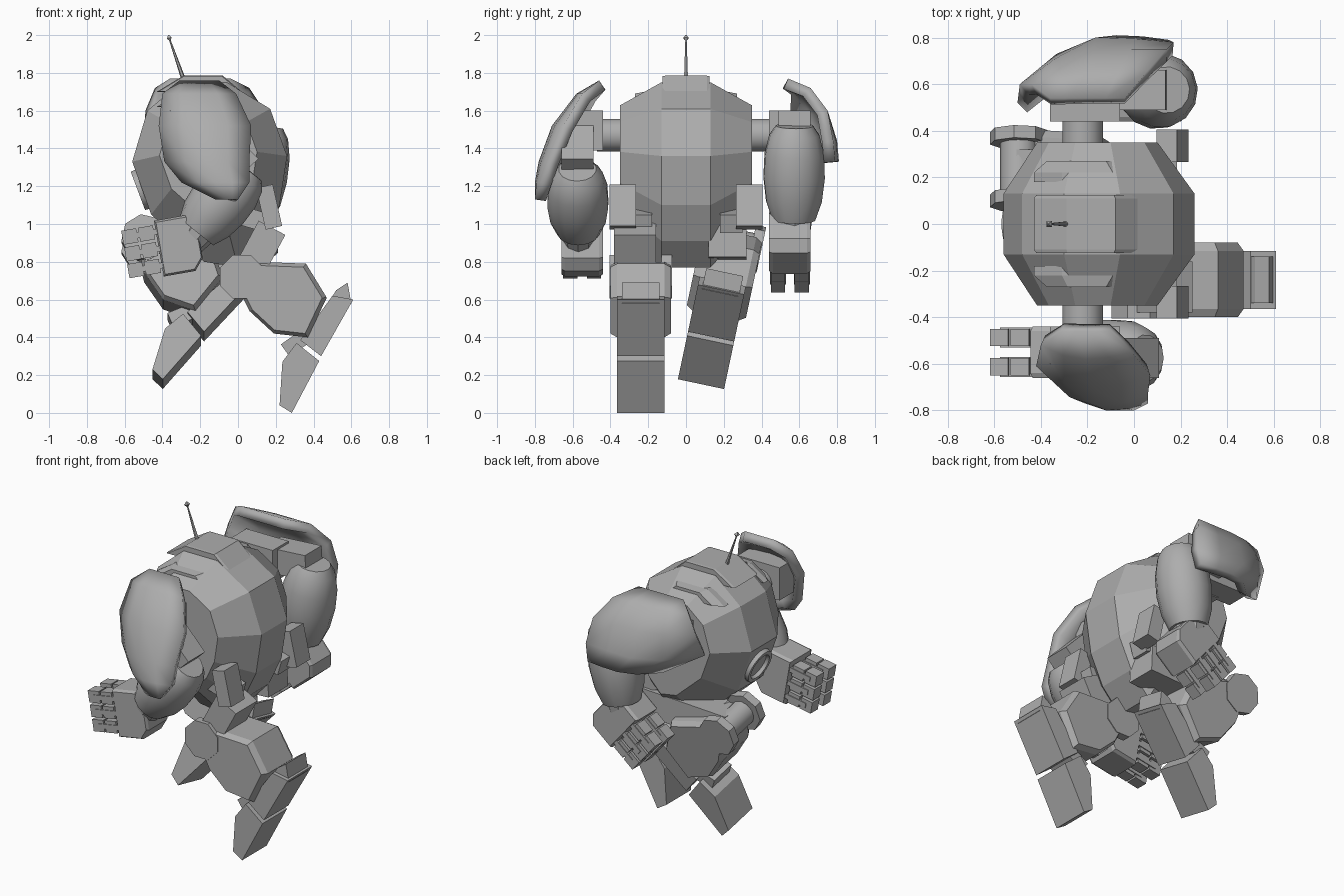
import bpy, bmesh, math
from mathutils import Matrix, Vector

cube = bpy.data.objects.get("Cube")
if cube:
    bpy.data.objects.remove(cube)

grey = bpy.data.materials.new("matte grey")
grey.use_nodes = True
grey.diffuse_color = (0.42, 0.42, 0.42, 1)
grey.node_tree.nodes["Principled BSDF"].inputs["Base Color"].default_value = (0.42, 0.42, 0.42, 1)
IDENT = Matrix.Identity(4)


def make(name, verts, faces, smooth=False, mat=IDENT):
    me = bpy.data.meshes.new(name)
    me.from_pydata([mat @ Vector(v) for v in verts], [], faces)
    bm = bmesh.new()
    bm.from_mesh(me)
    bmesh.ops.recalc_face_normals(bm, faces=bm.faces)
    bm.to_mesh(me)
    bm.free()
    me.materials.append(grey)
    ob = bpy.data.objects.new(name, me)
    bpy.context.collection.objects.link(ob)
    if smooth:
        bpy.ops.object.select_all(action='DESELECT')
        ob.select_set(True)
        bpy.context.view_layer.objects.active = ob
        bpy.ops.object.shade_smooth_by_angle(angle=math.radians(35))
    return ob


def skin(name, rings, smooth=False, mat=IDENT):
    """Join equal rings of points into a capped solid."""
    n = len(rings[0])
    faces = [tuple(range(n)), tuple(range((len(rings) - 1) * n, len(rings) * n))]
    for r in range(len(rings) - 1):
        for i in range(n):
            j = (i + 1) % n
            faces.append((r * n + i, r * n + j, (r + 1) * n + j, (r + 1) * n + i))
    return make(name, [p for ring in rings for p in ring], faces, smooth, mat)


def slab(name, outline, layers, mat=IDENT):
    """Side outline (x, z) stacked along y; layers are (y, scale)."""
    cx = sum(p[0] for p in outline) / len(outline)
    cz = sum(p[1] for p in outline) / len(outline)
    return skin(name, [[(cx + (x - cx) * s, y, cz + (z - cz) * s) for x, z in outline]
                       for y, s in layers], False, mat)


def tube(name, a, b, profile, sides=14, smooth=True, mat=IDENT):
    """Round solid from a to b; profile is (fraction, radius)."""
    a, b = Vector(a), Vector(b)
    q = (b - a).to_track_quat('Z', 'Y')
    rings = []
    for t, r in profile:
        rings.append([a.lerp(b, t) + q @ Vector((r * math.cos(k), r * math.sin(k), 0))
                      for k in (2 * math.pi * (i + 0.5) / sides for i in range(sides))])
    return skin(name, rings, smooth, mat)


def bar(name, a, b, thick, y, width, mat=IDENT):
    """Box between two side-view points (x, z)."""
    a, b = Vector(a), Vector(b)
    d = (b - a).normalized() * thick / 2
    n = Vector((-d.y, d.x))
    return slab(name, [a + n, b + n, b - n, a - n],
                [(y - width / 2, 1), (y + width / 2, 1)], mat)


# Body: faceted side outline tapering to both flanks
outline = [(-0.30, 1.75), (-0.06, 1.75), (0.17, 1.61), (0.26, 1.36), (0.22, 1.10),
           (0.13, 0.91), (0.0, 0.77), (-0.18, 0.80), (-0.46, 1.05), (-0.56, 1.33), (-0.48, 1.60)]


def shrink(y, s):
    return [(-0.17 + (x + 0.17) * s, y, 1.42 + (z - 1.42) * s) for x, z in outline]


skin("body", [shrink(-0.35, 0.63), shrink(-0.13, 1), shrink(0.13, 1), shrink(0.35, 0.63)])
slab("top_hatch", [(-0.43, 1.70), (-0.29, 1.785), (-0.08, 1.785), (0.02, 1.70)],
     [(-0.125, 0.95), (-0.11, 1), (0.11, 1), (0.125, 0.95)])
for s in (-1, 1):
    slab("top_ridge", [(-0.43, 1.62), (-0.31, 1.70), (-0.09, 1.70), (0.0, 1.63)],
         [(s * 0.18, 1), (s * 0.22, 1), (s * 0.27, 0.75)])

# Front port: shallow ring on the lower front face
tube("front_port", (-0.49, 0, 1.19), (-0.53, 0, 1.175),
     [(0, 0.115), (1, 0.11), (1, 0.085), (0.5, 0.08)], 16)

# Antenna
tube("antenna_rod", (-0.29, 0, 1.77), (-0.363, 0, 1.98), [(0, 0.012), (1, 0.004)], 6)
tube("antenna_tip", (-0.36, 0, 1.97), (-0.368, 0, 2.0), [(0, 0.004), (0.5, 0.018), (1, 0.004)], 4, False)


# Lower legs: knee discs, faceted calf and plated foot
def lower_leg(side, mat):
    y = -0.24
    tube(side + "_knee_axle", (0.02, y - 0.14, 0.72), (0.02, y + 0.14, 0.72), [(0, 0.08), (1, 0.08)], 12, True, mat)
    for s in (-1, 1):
        tube(side + "_knee_disc", (0.02, y + s * 0.11, 0.72), (0.02, y + s * 0.165, 0.72),
             [(0, 0.125), (1, 0.125)], 8, False, mat)
    calf = [(0.10, 0.80), (0.36, 0.79), (0.47, 0.61), (0.37, 0.40), (0.19, 0.42), (0.06, 0.54), (0.0, 0.66)]
    slab(side + "_calf", calf, [(y - 0.16, 0.9), (y - 0.125, 1), (y + 0.125, 1), (y + 0.16, 0.9)], mat)
    plates = {"toe_plate": ([(0.285, 0.0), (0.22, 0.04), (0.235, 0.27), (0.31, 0.37), (0.43, 0.275)], 0.125),
              "foot_plate": ([(0.44, 0.30), (0.61, 0.60), (0.50, 0.62), (0.33, 0.385)], 0.125),
              "heel_block": ([(0.60, 0.58), (0.58, 0.69), (0.52, 0.65), (0.47, 0.57)], 0.1)}
    for part, (pts, half) in plates.items():
        slab(side + "_" + part, pts, [(y - half, 1), (y + half, 1)], mat)
    bar(side + "_foot_hinge", (0.25, 0.33), (0.42, 0.45), 0.08, y, 0.18, mat)


stride = (Matrix.Translation((-0.29, 0.2, 0.72)) @ Matrix.Rotation(math.radians(-12), 4, 'X')
          @ Matrix.Rotation(math.radians(13), 4, 'Y') @ Matrix.Translation((-0.26, 0.24, -0.59)))
lower_leg("right", IDENT)
lower_leg("left", stride)

# Hips and thighs
for s in (-1, 1):
    bar("hip_bracket", (0.14, 1.2), (0.19, 0.98), 0.09, s * 0.335, 0.14)
    bar("hip_lug", (0.0, 1.05), (0.17, 1.0), 0.1, s * 0.24, 0.12)
bar("right_thigh", (0.18, 0.98), (0.03, 0.70), 0.16, -0.27, 0.22)
bar("left_thigh", (0.13, 0.91), (-0.50, 0.88), 0.17, 0.22, 0.2)


# Arms: axle, shoulder block, barrel forearm, wrist and gripping hand
def hand(side, x, z, degrees, y):
    mat = Matrix.Translation((x, y, z)) @ Matrix.Rotation(math.radians(degrees), 4, 'Y')
    palm = [(-0.16, -0.09), (-0.11, -0.15), (0.06, -0.15), (0.06, 0.15), (-0.11, 0.15), (-0.16, 0.09)]
    slab(side + "_palm", palm, [(-0.11, 0.93), (-0.09, 1), (0.09, 1), (0.11, 0.93)], mat)
    for row in (-1, 0, 1):
        for s in (-1, 1):
            for k in range(2):
                u = 0.07 + k * 0.09
                bar(side + "_finger", (u, row * 0.09), (u + 0.08, row * 0.09), 0.075, s * 0.063, 0.075, mat)
            bar(side + "_finger_hinge", (0.05, row * 0.09), (0.2, row * 0.09), 0.03, s * 0.063, 0.085, mat)


barrel = [(0, 0.10), (0.1, 0.135), (0.3, 0.16), (0.55, 0.165), (0.8, 0.15), (1, 0.115)]


def arm(side, s, elbow, wrist):
    tube(side + "_shoulder_axle", (-0.22, s * 0.32, 1.47), (-0.22, s * 0.47, 1.47), [(0, 0.088), (1, 0.088)], 16)
    slab(side + "_shoulder_block", [(-0.36, 1.39), (-0.06, 1.39), (-0.06, 1.60), (-0.36, 1.60)],
         [(s * 0.44, 1), (s * 0.6, 1)])
    bar(side + "_upper_arm", (-0.15, 1.5), elbow, 0.16, s * 0.575, 0.17)
    a, b = Vector((elbow[0], s * 0.575, elbow[1])), Vector((wrist[0], s * 0.57, wrist[1]))
    tube(side + "_forearm", a, b, barrel)
    tube(side + "_wrist", b, b + (b - a) * 0.22, [(0, 0.10), (1, 0.085)], 10)


arm("right", -1, (0.05, 1.29), (-0.22, 0.96))
arm("left", 1, (0.14, 1.52), (0.06, 1.02))
hand("right", -0.36, 0.88, 170, -0.55)
hand("left", 0.03, 0.89, 140, 0.55)


# Shoulder shields: curved shells; rows are (y, z, front x, rear x, front bow, rear bow)
def shield(name, rows, s):
    cols = 5
    verts, faces = [], []
    for y, z, x0, x1, front_bow, rear_bow in rows:
        for i in range(cols):
            t = 2 * i / (cols - 1) - 1
            bow = front_bow if t < 0 else rear_bow
            verts.append((x0 + (x1 - x0) * (t + 1) / 2, s * (y - bow * t * t), z))
    for r in range(len(rows) - 1):
        for i in range(cols - 1):
            k = r * cols + i
            faces.append((k, k + 1, k + cols + 1, k + cols))
    ob = make(name, verts, faces, True)
    mod = ob.modifiers.new("thickness", 'SOLIDIFY')
    mod.thickness = 0.06
    # grow the thickness toward the body
    mod.offset = -1 if sum(p.normal.y for p in ob.data.polygons) * s > 0 else 1


shield("right_shoulder_shield", [(0.46, 1.76, -0.31, -0.10, 0.0, 0.0), (0.58, 1.69, -0.40, -0.01, 0.06, 0.03),
                                 (0.71, 1.52, -0.42, 0.07, 0.1, 0.06), (0.78, 1.33, -0.39, 0.06, 0.15, 0.05),
                                 (0.80, 1.22, -0.30, 0.06, 0.12, 0.03), (0.80, 1.13, -0.12, 0.0, 0.02, 0.0)], -1)
shield("left_shoulder_shield", [(0.54, 1.77, -0.36, -0.04, 0.0, 0.0), (0.66, 1.72, -0.44, 0.06, 0.06, 0.0),
                                (0.75, 1.60, -0.49, 0.14, 0.15, 0.0), (0.80, 1.44, -0.50, 0.17, 0.28, 0.02),
                                (0.81, 1.33, -0.30, 0.15, 0.14, 0.02)], 1)
